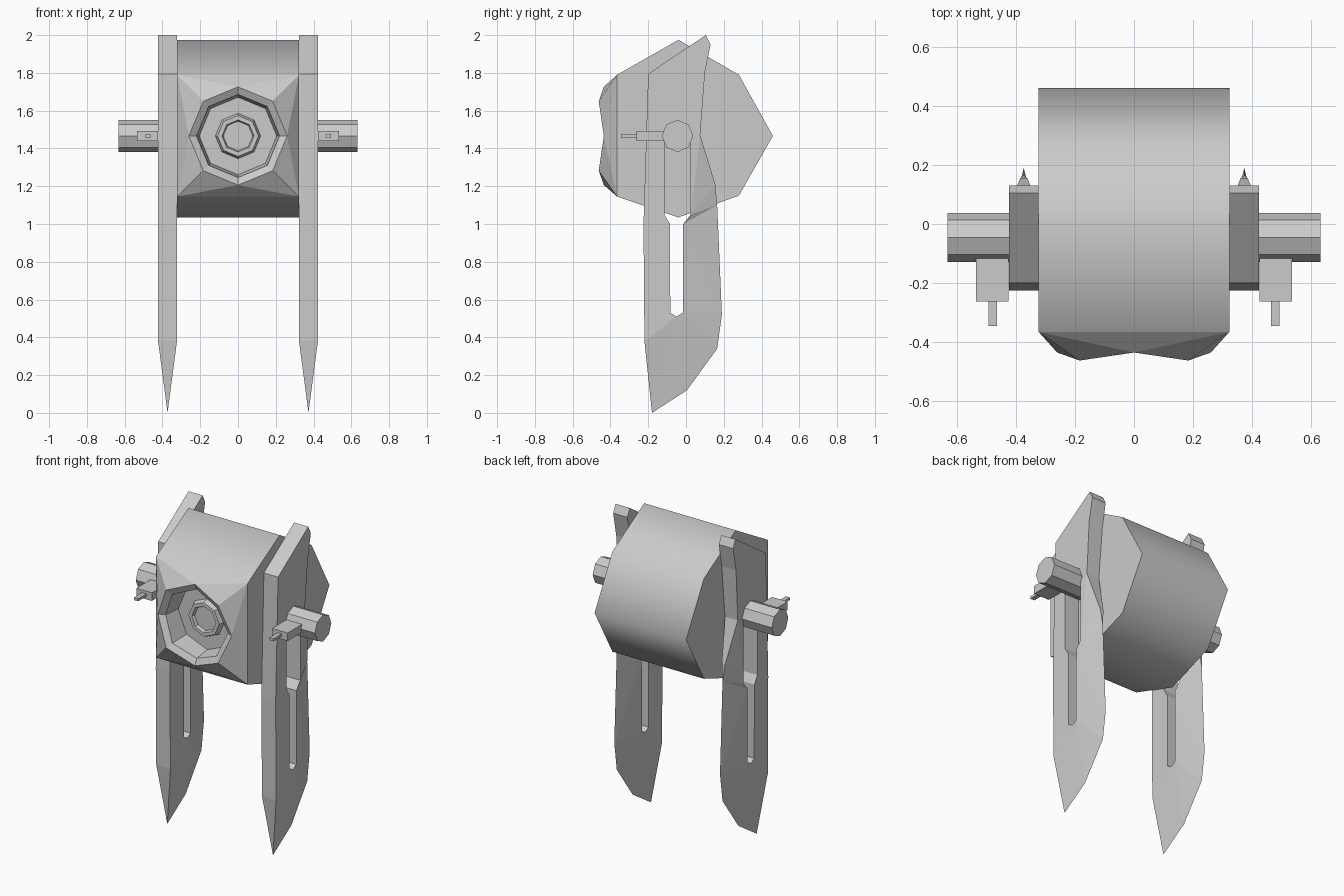
import bpy, bmesh, math

if "Cube" in bpy.data.objects:
    bpy.data.objects.remove(bpy.data.objects["Cube"])

CZ = 1.466  # height of the pivot axis


def finish(bm, name):
    bmesh.ops.remove_doubles(bm, verts=bm.verts[:], dist=0.0005)
    bmesh.ops.recalc_face_normals(bm, faces=bm.faces[:])
    me = bpy.data.meshes.new(name)
    bm.to_mesh(me)
    bm.free()
    ob = bpy.data.objects.new(name, me)
    bpy.context.collection.objects.link(ob)
    return ob


def box(name, lo, hi):
    bm = bmesh.new()
    bmesh.ops.create_cube(bm, size=1)
    for v in bm.verts:
        v.co = [lo[i] + (v.co[i] + 0.5) * (hi[i] - lo[i]) for i in range(3)]
    return finish(bm, name)


# Main housing: faceted drum with a recessed octagonal front
def housing():
    bm = bmesh.new()
    prof = [(-.365, 1.79), (-.04, 1.975), (.28, 1.79), (.46, CZ),
            (.28, 1.15), (-.04, 1.035), (-.365, 1.145)]
    left = [bm.verts.new((-.323, y, z)) for y, z in prof]
    right = [bm.verts.new((.323, y, z)) for y, z in prof]
    bm.faces.new(left)
    bm.faces.new(right)
    for i in range(6):
        f = bm.faces.new((left[i], left[i + 1], right[i + 1], right[i]))
        f.smooth = True

    def ring(r, y_card, y_diag):
        out = []
        for i in range(8):
            a = i * math.pi / 4
            y = y_diag if i % 2 else y_card
            out.append(bm.verts.new((r * math.cos(a), y, CZ + r * math.sin(a))))
        return out

    # wavy rim, bowl wall, floor, raised centre boss and its socket
    rings = [ring(*p) for p in [(.26, -.435, -.462), (.22, -.415, -.44),
                                (.205, -.31, -.31), (.12, -.31, -.31),
                                (.108, -.345, -.345), (.085, -.345, -.345),
                                (.078, -.325, -.325)]]
    for a, b in zip(rings, rings[1:]):
        for i in range(8):
            j = (i + 1) % 8
            bm.faces.new((a[i], a[j], b[j], b[i]))
    bm.faces.new(rings[-1])
    # faces from the square front edge to the rim
    corners = [right[0], left[0], left[6], right[6]]
    o = rings[0]
    for i in range(4):
        c0, c1 = corners[i - 1], corners[i]
        d0, k, d1 = o[2 * i - 1], o[2 * i], o[2 * i + 1]
        bm.faces.new((c0, d0, k))
        bm.faces.new((c0, k, c1))
        bm.faces.new((c1, k, d1))
    finish(bm, "housing")


# Slotted side blade: (y, z, half thickness), sharpened along the lower back
OUTER = [(.105, 2.0, .05), (.13, 1.95, .05), (.10, 1.80, .05), (.075, 1.47, .045),
         (.155, 1.21, .012), (.165, 1.1, 0), (.19, .52, 0), (.165, .34, 0),
         (.005, .12, 0), (-.18, 0, 0), (-.22, .38, .05), (-.225, 1.0, .05),
         (-.2, 1.795, .05)]
SLOT = [(-.115, 1.47), (-.115, 1.05), (-.085, 1.0), (-.083, .53), (-.05, .51),
        (-.017, .53), (-.015, 1.0), (.025, 1.05), (.025, 1.47)]
# indices 0-12 are the outline, 13-21 the slot
FACES = [(0, 1, 2, 12), (12, 2, 3, 21, 13), (12, 13, 14, 11), (11, 14, 15, 16, 10),
         (10, 16, 17), (10, 17, 9), (9, 17, 8), (8, 17, 18), (8, 18, 7), (18, 6, 7),
         (18, 19, 6), (19, 5, 6), (19, 20, 5), (20, 4, 5), (20, 3, 4), (20, 21, 3)]


def blade(s, name):
    bm = bmesh.new()
    pts = OUTER + [(y, z, .05) for y, z in SLOT]
    a, b = [[bm.verts.new((s * .373 + d * h, y, z)) for y, z, h in pts] for d in (1, -1)]
    for f in FACES:
        bm.faces.new([a[i] for i in f])
        bm.faces.new([b[i] for i in f])
    for loop in (range(13), range(13, 22)):
        loop = list(loop)
        for i, j in zip(loop, loop[1:] + loop[:1]):
            if pts[i][2] + pts[j][2] > 0:
                bm.faces.new((a[i], a[j], b[j], b[i]))
    finish(bm, name)


# Octagonal axle stub
def axle(s, name):
    bm = bmesh.new()
    ends = []
    for x in (.323, .632):
        ends.append([bm.verts.new((s * x, -.045 + .083 * math.cos(i * math.pi / 4),
                                   CZ + .085 * math.sin(i * math.pi / 4))) for i in range(8)])
        bm.faces.new(ends[-1])
    for i in range(8):
        j = (i + 1) % 8
        bm.faces.new((ends[0][i], ends[0][j], ends[1][j], ends[1][i]))
    finish(bm, name)


housing()
for s, side in ((1, "right"), (-1, "left")):
    blade(s, side + "_blade")
    axle(s, side + "_axle")
    # small forward nozzle: block and thin pin
    x0, x1 = sorted((s * .424, s * .534))
    box(side + "_nozzle_block", (x0, -.262, 1.44), (x1, -.1, 1.492))
    x0, x1 = sorted((s * .463, s * .492))
    box(side + "_nozzle_pin", (x0, -.345, 1.459), (x1, -.26, 1.475))
